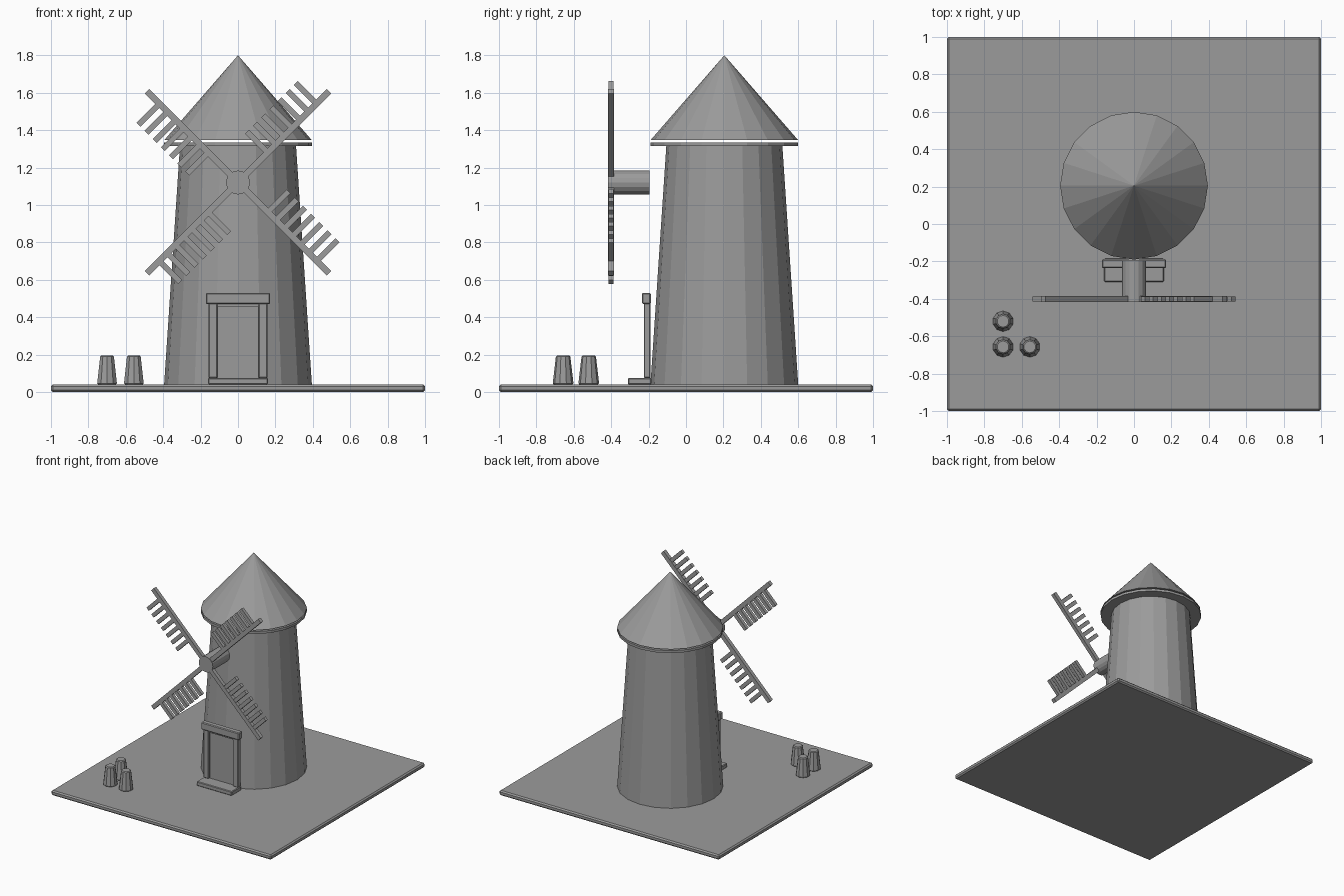
import bpy, bmesh, math
from mathutils import Matrix, Vector

if "Cube" in bpy.data.objects:
    bpy.data.objects.remove(bpy.data.objects["Cube"])

grey = bpy.data.materials.new("plain grey")
grey.diffuse_color = (0.33, 0.33, 0.33, 1)
grey.use_nodes = True
grey.node_tree.nodes["Principled BSDF"].inputs["Base Color"].default_value = grey.diffuse_color


def finish(name, bm, bevel=0.0):
    """Turn a bmesh into a flat-shaded object, optionally chamfered."""
    bmesh.ops.recalc_face_normals(bm, faces=bm.faces)
    mesh = bpy.data.meshes.new(name)
    bm.to_mesh(mesh)
    bm.free()
    mesh.materials.append(grey)
    ob = bpy.data.objects.new(name, mesh)
    bpy.context.collection.objects.link(ob)
    if bevel:
        mod = ob.modifiers.new("chamfer", 'BEVEL')
        mod.width, mod.segments = bevel, 1
        mod.limit_method, mod.angle_limit = 'ANGLE', math.radians(40)
    return ob


def add_box(bm, lo, hi, matrix=Matrix()):
    lo, hi = Vector(lo), Vector(hi)
    size = hi - lo
    m = matrix @ Matrix.Translation((lo + hi) / 2) @ Matrix.Diagonal((*size, 1))
    bmesh.ops.create_cube(bm, size=1, matrix=m)


def box(name, lo, hi, bevel=0.0):
    bm = bmesh.new()
    add_box(bm, lo, hi)
    return finish(name, bm, bevel)


def cone(name, x, y, z0, z1, r0, r1, sides, bevel=0.0):
    bm = bmesh.new()
    bmesh.ops.create_cone(bm, cap_ends=True, segments=sides, radius1=r0, radius2=r1,
                          depth=z1 - z0, matrix=Matrix.Translation((x, y, (z0 + z1) / 2)))
    return finish(name, bm, bevel)


# Ground slab
box("ground_slab", (-1, -1, 0), (1, 1, 0.04), 0.01)

# Tower, eave disc and conical roof
TY = 0.205
cone("tower", 0, TY, 0.04, 1.32, 0.395, 0.31, 20)
cone("eave_disc", 0, TY, 1.315, 1.335, 0.395, 0.395, 20)
cone("roof", 0, TY, 1.346, 1.8, 0.395, 0, 20)

# Doorway: step, posts, lintel, top rail and recessed door
box("door_step", (-0.16, -0.31, 0.04), (0.16, -0.185, 0.075), 0.005)
for side, a, b in (("left", -0.157, -0.11), ("right", 0.11, 0.157)):
    box("door_post_" + side, (a, -0.225, 0.075), (b, -0.19, 0.475), 0.004)
box("door_lintel", (-0.172, -0.235, 0.47), (0.172, -0.188, 0.53), 0.006)
box("door_top_rail", (-0.11, -0.218, 0.455), (0.11, -0.19, 0.472))
box("door", (-0.11, -0.205, 0.075), (0.11, -0.19, 0.456))

# Sail hub, its axle running along y
HZ = 1.12
bm = bmesh.new()
bmesh.ops.create_cone(bm, cap_ends=True, segments=16, radius1=0.064, radius2=0.064, depth=0.223,
                      matrix=Matrix.Translation((0, -0.3065, HZ)) @ Matrix.Rotation(math.pi / 2, 4, 'X'))
finish("sail_hub", bm)

# Four sails: a spar with seven slats along one edge
for i in range(4):
    turn = Matrix.Translation((0, 0, HZ)) @ Matrix.Rotation(-math.radians(45 + 90 * i), 4, 'Y')
    bm = bmesh.new()
    add_box(bm, (0.03, -0.416, -0.017), (0.688, -0.385, 0.017), turn)
    for k in range(7):
        u = 0.225 + k * 0.0617
        add_box(bm, (u - 0.015, -0.414, 0.012), (u + 0.015, -0.387, 0.157), turn)
    finish("sail_%d" % (i + 1), bm)

# Three grain sacks beside the path
for i, (x, y) in enumerate(((-0.7, -0.52), (-0.7, -0.657), (-0.557, -0.657))):
    cone("sack_%d" % (i + 1), x, y, 0.04, 0.195, 0.056, 0.038, 10, 0.006)
